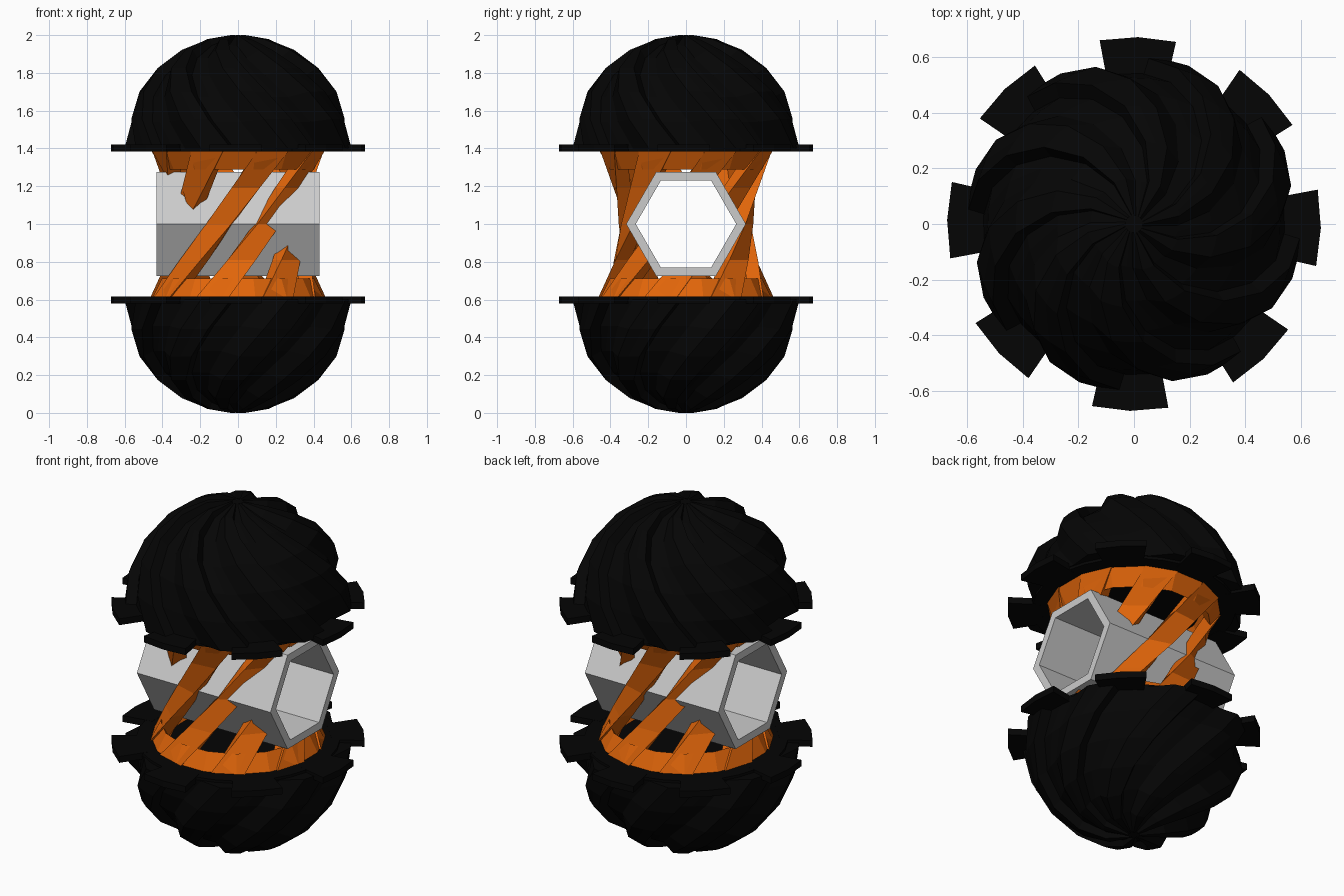
import bpy, bmesh
from math import radians, sin, cos, pi

if "Cube" in bpy.data.objects:
    bpy.data.objects.remove(bpy.data.objects["Cube"])


def material(name, rgb):
    m = bpy.data.materials.new(name)
    m.diffuse_color = (*rgb, 1)
    m.use_nodes = True
    m.node_tree.nodes["Principled BSDF"].inputs["Base Color"].default_value = m.diffuse_color
    return m


BLACK = material("black", (0.0015, 0.0015, 0.0015))
ORANGE = material("orange", (0.75, 0.13, 0.003))


def polar(r, deg, z):
    return (r * cos(radians(deg)), r * sin(radians(deg)), z)


def loft(bm, rings, cap_start=True, cap_end=True, loop=False):
    """Skin a list of closed rings of points."""
    vs = [[bm.verts.new(p) for p in ring] for ring in rings]
    n = len(vs[0])
    for a, b in zip(vs, vs[1:] + (vs[:1] if loop else [])):
        for i in range(n):
            j = (i + 1) % n
            bm.faces.new((a[i], a[j], b[j], b[i]))
    if cap_start and not loop:
        bm.faces.new(vs[0][::-1])
    if cap_end and not loop:
        bm.faces.new(vs[-1])


def finish(name, bm, mat=None, mirror=False):
    bmesh.ops.recalc_face_normals(bm, faces=bm.faces[:])
    me = bpy.data.meshes.new(name)
    bm.to_mesh(me)
    bm.free()
    ob = bpy.data.objects.new(name, me)
    bpy.context.collection.objects.link(ob)
    ob.location.z = 1
    if mat:
        me.materials.append(mat)
    if mirror:
        mod = ob.modifiers.new("mirror", "MIRROR")
        mod.use_axis = (False, False, True)
        mod.use_mirror_merge = False
    return ob


# Swirled domes: eight raised ridges twisting towards the pole
HI, LO, TWIST = 0.602, 0.545, 74
rings = []
for elev in (0, 15, 30, 45, 60, 74, 87):
    t = elev / 90
    low = LO + (HI - LO) * t ** 5
    ring = []
    for k in range(8):
        for off, r in ((26, HI), (34, HI), (41.5, HI), (43, low), (51, low), (59, low)):
            ring.append(polar(r * cos(radians(elev)), 45 * k + off - TWIST * t,
                              0.40 + r * sin(radians(elev))))
    rings.append(ring)
bm = bmesh.new()
loft(bm, rings)
finish("swirled_dome", bm, BLACK, mirror=True)

# Flange discs with eight square tabs
bm = bmesh.new()
loft(bm, [[polar(0.54, 11.25 * i - 1.2, z) for i in range(32)] for z in (0.385, 0.42)])
for k in range(8):
    mid = 45 * k - 1.2
    outline = [(0.5, 11.8), (0.5, -11.8), (0.672, -11.8), (0.672, 0), (0.672, 11.8)]
    loft(bm, [[polar(r, mid + a, z) for r, a in outline] for z in (0.384, 0.421)])
finish("tabbed_flange", bm, BLACK, mirror=True)

# Sloping collars at the strut roots
bm = bmesh.new()
loft(bm, [[polar(r, 22.5 * i + 11.5, z) for i in range(16)]
          for r, z in ((0.46, 0.386), (0.41, 0.288), (0.36, 0.386))], loop=True)
finish("strut_collar", bm, ORANGE, mirror=True)

# Eight twisted struts leaning between the domes
bm = bmesh.new()
for k in range(8):
    rings = []
    for z, r, shift in ((-0.386, 0.465, -43), (-0.19, 0.385, -23), (0, 0.358, 2),
                        (0.19, 0.385, 25), (0.386, 0.465, 43)):
        mid = 251 + 45 * k + shift
        rings.append([polar(r, mid - 11.2, z), polar(r, mid + 11.2, z),
                      polar(r - 0.08, mid + 11.2, z), polar(r - 0.08, mid - 11.2, z)])
    loft(bm, rings)
struts = finish("twisted_struts", bm, ORANGE)


# Hexagonal tube through the middle
def hexagon(r, x):
    return [(x, r * cos(i * pi / 3), r * sin(i * pi / 3)) for i in range(6)]


bm = bmesh.new()
loft(bm, [hexagon(0.317, -0.432), hexagon(0.317, 0.432),
          hexagon(0.266, 0.432), hexagon(0.266, -0.432)], loop=True)
finish("hex_tube", bm)

# Cutter that keeps the bore clear of struts
bm = bmesh.new()
loft(bm, [hexagon(0.28, -0.8), hexagon(0.28, 0.8)])
cutter = finish("bore_cutter", bm)
cutter.hide_render = True
cutter.hide_set(True)
cut = struts.modifiers.new("bore", "BOOLEAN")
cut.operation = "DIFFERENCE"
cut.solver = "EXACT"
cut.object = cutter
